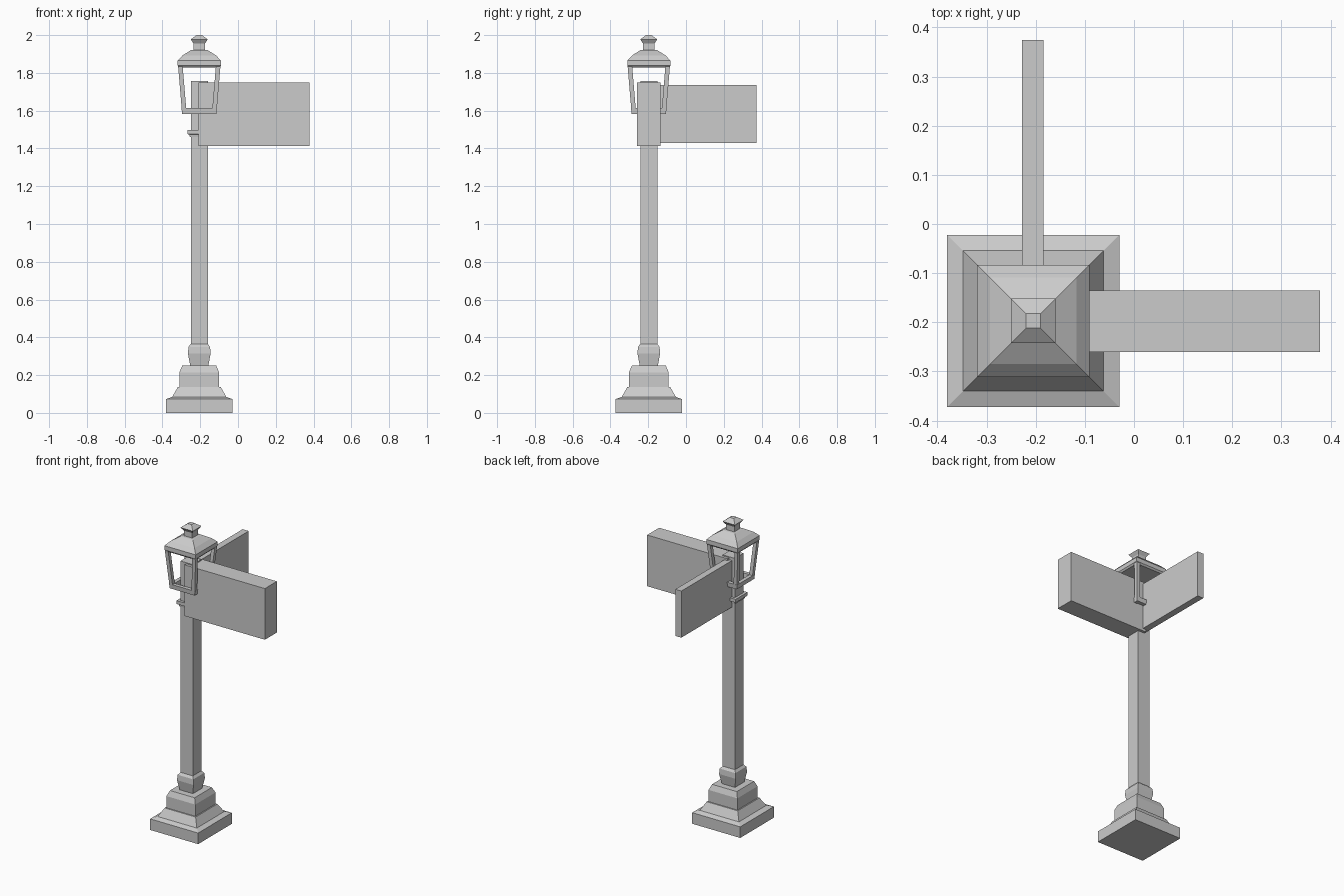
import bpy, bmesh

if "Cube" in bpy.data.objects:
    bpy.data.objects.remove(bpy.data.objects["Cube"])

CX, CY = -0.205, -0.197  # post axis


def make(name, bm):
    bmesh.ops.recalc_face_normals(bm, faces=bm.faces)
    me = bpy.data.meshes.new(name)
    bm.to_mesh(me)
    bm.free()
    ob = bpy.data.objects.new(name, me)
    bpy.context.collection.objects.link(ob)
    return ob


def square_loft(name, profile, ring=False):
    """Stack squares of (half width, z); ring=True joins last to first."""
    bm = bmesh.new()
    loops = [[bm.verts.new((CX + sx * h, CY + sy * h, z))
              for sx, sy in ((-1, -1), (1, -1), (1, 1), (-1, 1))]
             for h, z in profile]
    pairs = list(zip(loops, loops[1:]))
    if ring:
        pairs.append((loops[-1], loops[0]))
    else:
        bm.faces.new(loops[0])
        bm.faces.new(loops[-1])
    for a, b in pairs:
        for i in range(4):
            j = (i + 1) % 4
            bm.faces.new((a[i], a[j], b[j], b[i]))
    return make(name, bm)


def box(name, lo, hi):
    bm = bmesh.new()
    bmesh.ops.create_cube(bm, size=1)
    for v in bm.verts:
        v.co = [lo[k] + (v.co[k] + 0.5) * (hi[k] - lo[k]) for k in range(3)]
    return make(name, bm)


# Stepped base
square_loft("base", [(0.175, 0), (0.175, 0.073), (0.143, 0.085), (0.113, 0.138),
                     (0.105, 0.138), (0.105, 0.215), (0.09, 0.25)])
# Post with bulged foot, running up into the lantern
square_loft("post", [(0.048, 0.25), (0.06, 0.315), (0.057, 0.35), (0.045, 0.365),
                     (0.045, 1.757)])
square_loft("collar", [(0.05, 1.46), (0.052, 1.473), (0.062, 1.476), (0.062, 1.498)])

# Lantern: roof, bottom rail and four sloping corner bars
square_loft("lantern_roof", [(0.105, 1.828), (0.114, 1.838), (0.114, 1.866),
                             (0.088, 1.893), (0.045, 1.92), (0.03, 1.922),
                             (0.03, 1.955), (0.045, 1.977), (0.0145, 2.0)])
square_loft("lantern_rail", [(0.091, 1.583), (0.094, 1.613), (0.07, 1.613),
                             (0.067, 1.583)], ring=True)
T = 0.024
for n, (sx, sy) in enumerate(((-1, -1), (1, -1), (1, 1), (-1, 1))):
    bar = box("lantern_bar_%d" % n, (0, 0, 0), (1, 1, 1))
    for v in bar.data.vertices:
        u, w, t = v.co
        h = 0.093 + 0.019 * t
        v.co = (CX + sx * (h - T * u), CY + sy * (h - T * w), 1.61 + 0.225 * t)
    bm = bmesh.new()
    bm.from_mesh(bar.data)
    bmesh.ops.recalc_face_normals(bm, faces=bm.faces)
    bm.to_mesh(bar.data)
    bm.free()

# Two sign boards at right angles
box("wide_sign", (-0.208, -0.26, 1.413), (0.378, -0.135, 1.75))
box("thin_sign", (-0.228, -0.2, 1.43), (-0.184, 0.374, 1.737))
